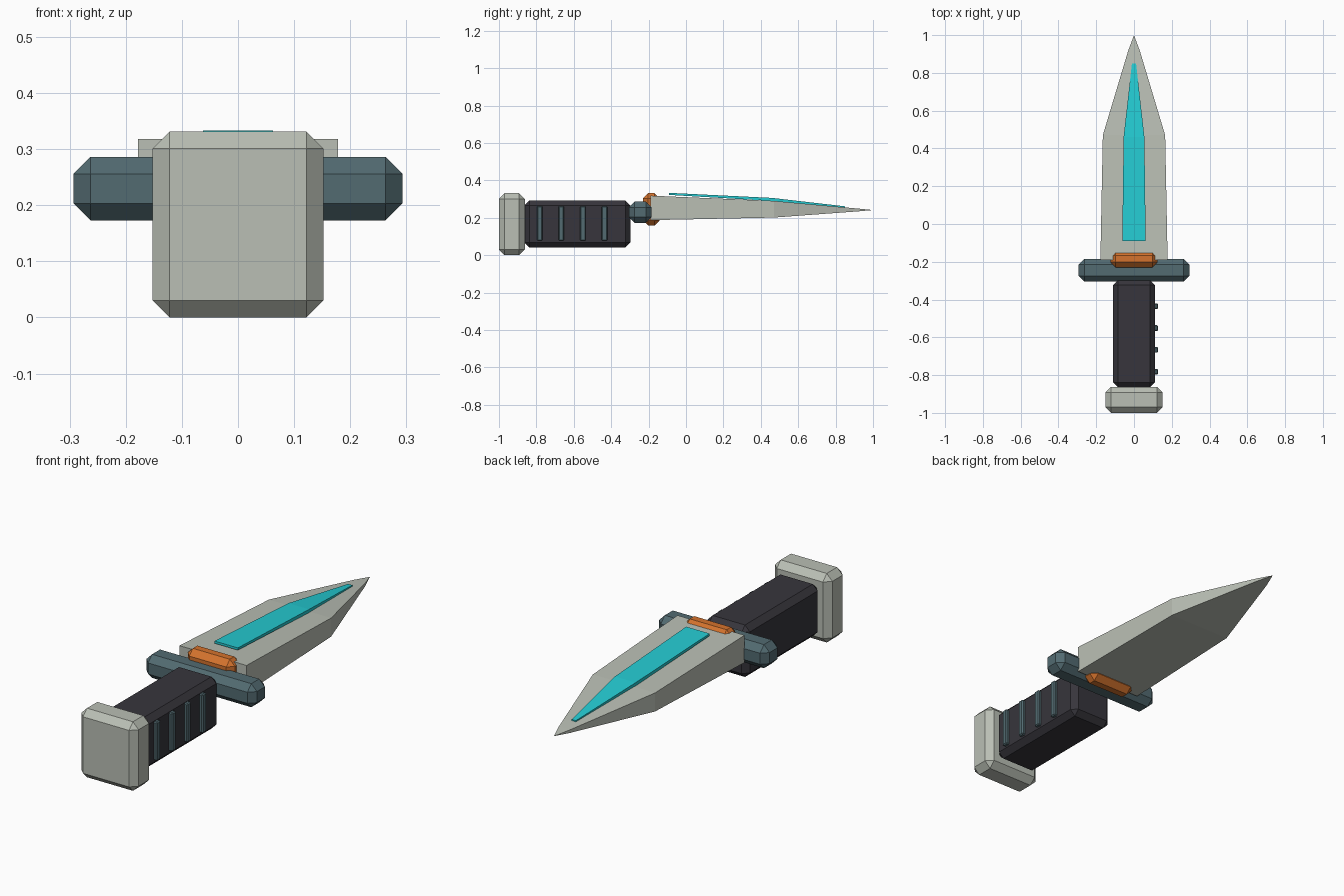
import bpy
import bmesh

cube = bpy.data.objects.get("Cube")
if cube:
    bpy.data.objects.remove(cube, do_unlink=True)


def material(name, rgb):
    mat = bpy.data.materials.new(name)
    mat.use_nodes = True
    colour = (*rgb, 1.0)
    mat.diffuse_color = colour
    mat.node_tree.nodes["Principled BSDF"].inputs["Base Color"].default_value = colour
    return mat


steel = material("pale steel", (0.49, 0.52, 0.46))
slate = material("slate blue", (0.085, 0.145, 0.165))
grip_dark = material("dark grip", (0.038, 0.036, 0.045))
cyan = material("bright cyan", (0.018, 0.60, 0.65))
orange = material("burnt orange", (0.66, 0.17, 0.026))


def add_object(name, bm, mat):
    bmesh.ops.recalc_face_normals(bm, faces=bm.faces)
    mesh = bpy.data.meshes.new(name)
    bm.to_mesh(mesh)
    bm.free()
    mesh.materials.append(mat)
    obj = bpy.data.objects.new(name, mesh)
    bpy.context.collection.objects.link(obj)
    return obj


def chamfered_box(name, xs, ys, zs, chamfer, mat):
    """Box spanning the given ranges, with flat single-step chamfers."""
    bm = bmesh.new()
    bmesh.ops.create_cube(bm, size=1)
    for v in bm.verts:
        for i, (low, high) in enumerate((xs, ys, zs)):
            v.co[i] = low if v.co[i] < 0 else high
    bmesh.ops.bevel(bm, geom=list(bm.edges), offset=chamfer, segments=1,
                    profile=0.5, affect='EDGES')
    return add_object(name, bm, mat)


def tapered_bar(name, stations, mat, tip=None):
    """Rectangular sections (y, half width, bottom, top), optionally to a point."""
    bm = bmesh.new()
    rings = [[bm.verts.new(p) for p in ((-w, y, lo), (w, y, lo), (w, y, hi), (-w, y, hi))]
             for y, w, lo, hi in stations]
    bm.faces.new(rings[0])
    for a, b in zip(rings, rings[1:]):
        for i in range(4):
            j = (i + 1) % 4
            bm.faces.new((a[i], a[j], b[j], b[i]))
    if tip:
        point = bm.verts.new(tip)
        for i in range(4):
            bm.faces.new((rings[-1][i], rings[-1][(i + 1) % 4], point))
    else:
        bm.faces.new(rings[-1])
    return add_object(name, bm, mat)


# Handle end and grip
chamfered_box("pommel", (-0.152, 0.152), (-1, -0.862), (0, 0.331), 0.03, steel)
chamfered_box("grip", (-0.112, 0.112), (-0.864, -0.298), (0.042, 0.291), 0.026, grip_dark)

# Raised ribs along one side of the grip
for n in range(4):
    y = -0.782 + n * 0.1155
    chamfered_box(f"grip_rib_{n + 1}", (0.09, 0.128), (y - 0.015, y + 0.015),
                  (0.077, 0.263), 0.005, slate)

# Crossguard and the clasp through the blade root
chamfered_box("crossguard", (-0.293, 0.293), (-0.305, -0.185), (0.173, 0.286), 0.03, slate)
chamfered_box("clasp", (-0.125, 0.125), (-0.229, -0.141), (0.158, 0.331), 0.027, orange)

# Blade and its thin inlay
tapered_bar("blade", [(-0.19, 0.178, 0.187, 0.318),
                      (0.47, 0.165, 0.201, 0.290),
                      (0.92, 0.030, 0.234, 0.249)], steel, tip=(0, 1, 0.241))
tapered_bar("blade_inlay", [(-0.09, 0.062, 0.322, 0.333),
                            (0.46, 0.055, 0.290, 0.306),
                            (0.85, 0.011, 0.252, 0.261)], cyan)
